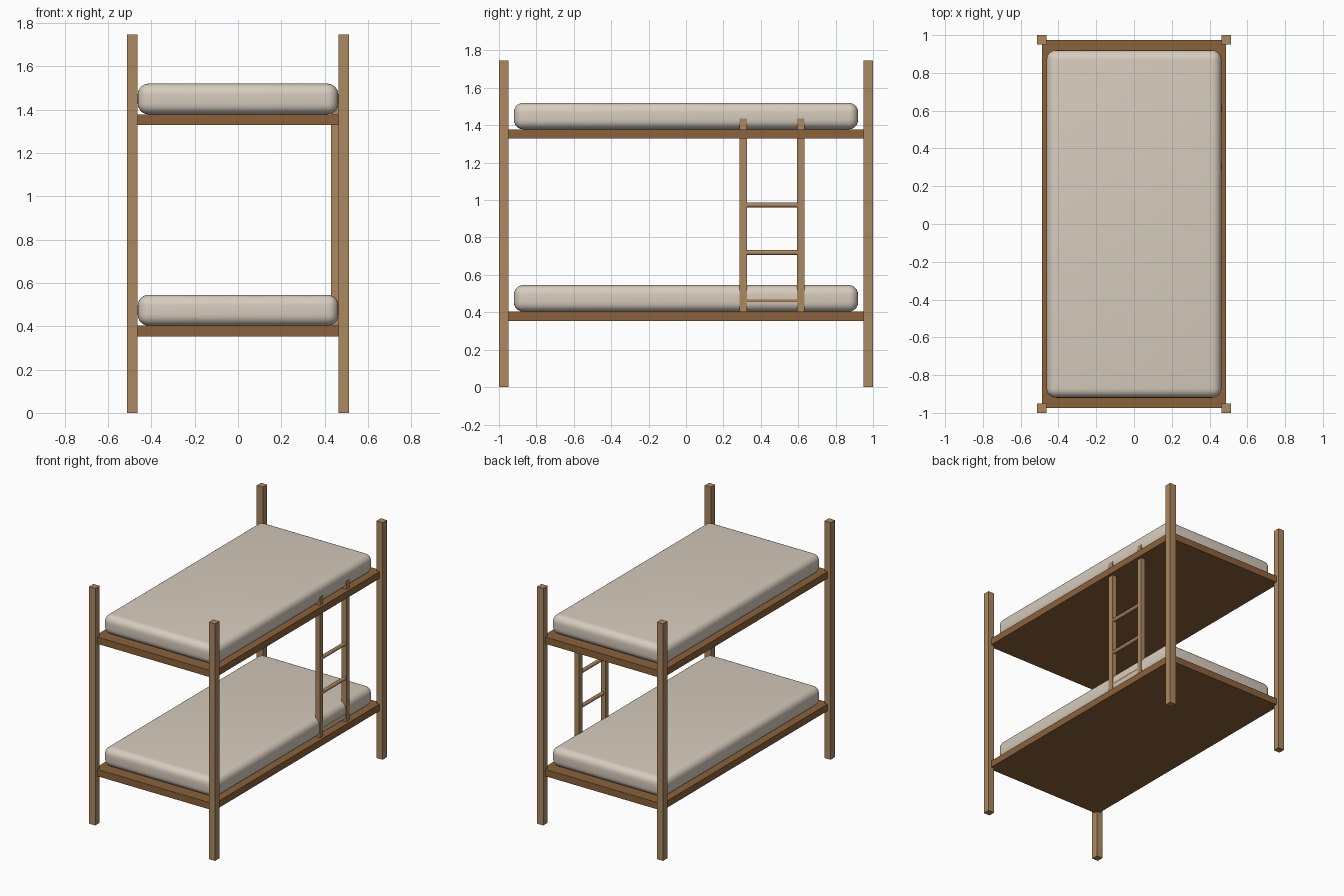
import bpy, math

if "Cube" in bpy.data.objects:
    bpy.data.objects.remove(bpy.data.objects["Cube"])


def material(name, rgb):
    m = bpy.data.materials.new(name)
    m.diffuse_color = (*rgb, 1)
    m.use_nodes = True
    m.node_tree.nodes["Principled BSDF"].inputs["Base Color"].default_value = m.diffuse_color
    return m


light_wood = material("light_wood", (0.41, 0.25, 0.12))
dark_wood = material("dark_wood", (0.26, 0.12, 0.045))
fabric = material("fabric", (0.68, 0.60, 0.51))


def box(name, x, y, z, mat):
    """Box from (min, max) ranges on each axis."""
    bpy.ops.mesh.primitive_cube_add(
        size=1, location=[sum(r) / 2 for r in (x, y, z)])
    ob = bpy.context.object
    ob.name = name
    ob.scale = [r[1] - r[0] for r in (x, y, z)]
    bpy.ops.object.transform_apply(location=False, rotation=False, scale=True)
    ob.data.materials.append(mat)
    return ob


# Four corner posts
for sy, end in ((-1, "front"), (1, "back")):
    for sx, side in ((-1, "left"), (1, "right")):
        cx, cy = sx * 0.488, sy * 0.975
        box(f"{end}_{side}_post", (cx - 0.025, cx + 0.025),
            (cy - 0.025, cy + 0.025), (0, 1.746), light_wood)

# Two decks, each with a rounded mattress
for level, z in (("lower", 0.403), ("upper", 1.378)):
    box(f"{level}_deck", (-0.488, 0.488), (-0.975, 0.975), (z - 0.05, z), dark_wood)
    mattress = box(f"{level}_mattress", (-0.463, 0.463), (-0.92, 0.92),
                   (z, z + 0.142), fabric)
    bevel = mattress.modifiers.new("rounding", 'BEVEL')
    bevel.width = 0.05
    bevel.segments = 6
    bpy.ops.object.modifier_apply(modifier=bevel.name)
    bpy.ops.object.shade_smooth_by_angle(angle=math.radians(40))

# Ladder rails
for name, cy in (("front", 0.305), ("back", 0.613)):
    box(f"ladder_{name}_rail", (0.43, 0.467), (cy - 0.02, cy + 0.02),
        (0.403, 1.436), light_wood)

# Ladder rungs
for i, z in enumerate((0.463, 0.719, 0.974)):
    bpy.ops.mesh.primitive_cylinder_add(
        vertices=16, radius=0.0135, depth=0.29,
        location=(0.452, 0.459, z), rotation=(math.pi / 2, 0, 0))
    rung = bpy.context.object
    rung.name = f"ladder_rung_{i + 1}"
    rung.data.materials.append(light_wood)
    bpy.ops.object.shade_smooth_by_angle(angle=math.radians(40))
